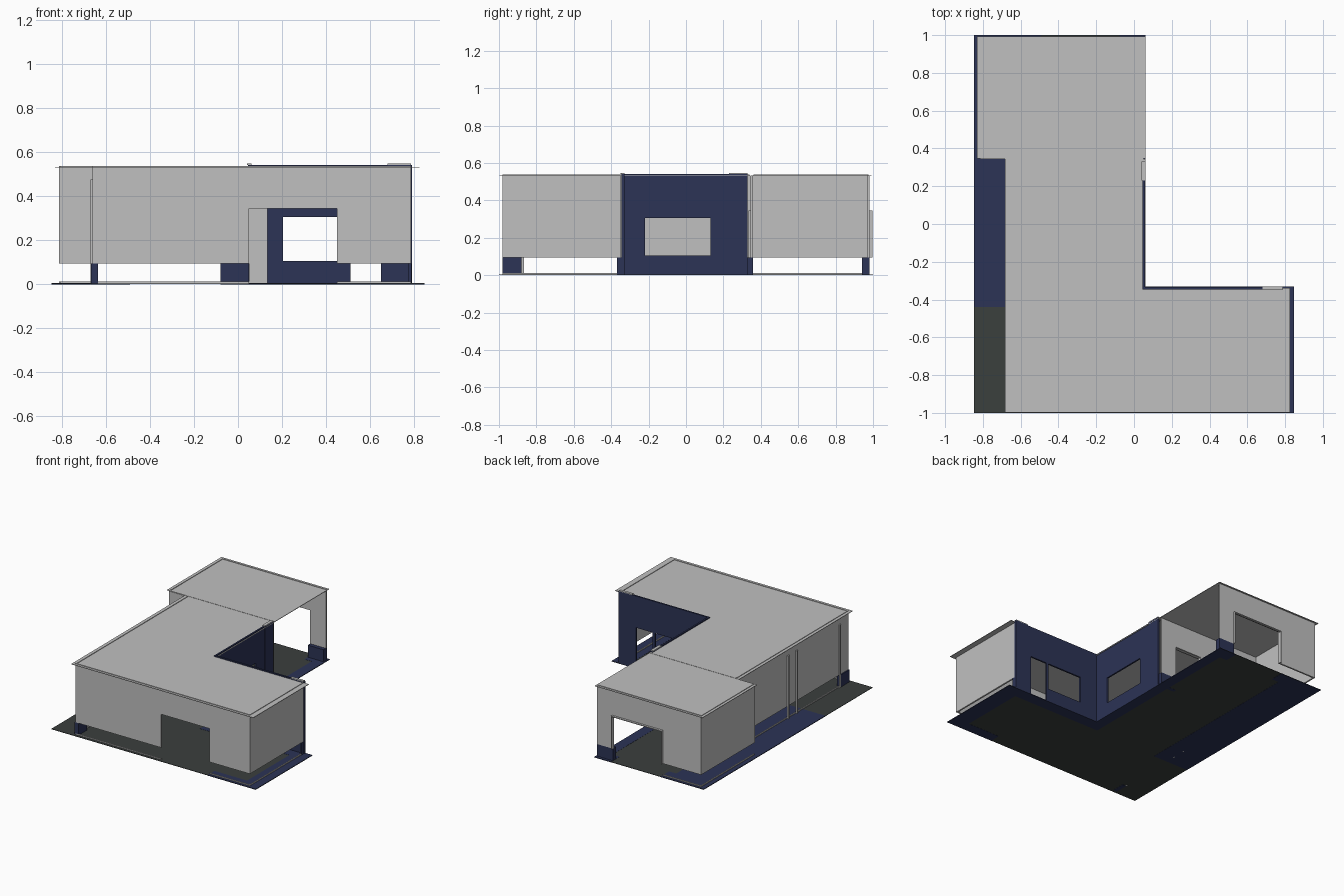
import bpy, bmesh
from mathutils import Matrix, Vector

cube = bpy.data.objects.get("Cube")
if cube:
    bpy.data.objects.remove(cube, do_unlink=True)


def material(name, rgb):
    m = bpy.data.materials.new(name)
    m.use_nodes = True
    m.diffuse_color = (*rgb, 1)
    m.node_tree.nodes["Principled BSDF"].inputs["Base Color"].default_value = (*rgb, 1)
    return m


GREY = material("light_grey", (0.53, 0.53, 0.53))
BLUE = material("navy_blue", (0.025, 0.033, 0.092))
GREEN = material("dark_green_grey", (0.043, 0.05, 0.048))


def boxes(name, mat, parts):
    """One object from several (x0, x1, y0, y1, z0, z1) boxes."""
    bm = bmesh.new()
    for x0, x1, y0, y1, z0, z1 in parts:
        centre = Vector((x0 + x1, y0 + y1, z0 + z1)) / 2
        size = Matrix.Diagonal((x1 - x0, y1 - y0, z1 - z0, 1))
        bmesh.ops.create_cube(bm, size=1, matrix=Matrix.Translation(centre) @ size)
    mesh = bpy.data.meshes.new(name)
    bm.to_mesh(mesh)
    bm.free()
    mesh.materials.append(mat)
    obj = bpy.data.objects.new(name, mesh)
    bpy.context.collection.objects.link(obj)
    return obj


LIFT, EAVE, PARAPET, DOOR, T = 0.095, 0.53, 0.542, 0.345, 0.012


def wall(name, mat, axis, pos, a, b, z0, z1, holes=()):
    """Wall running along an axis, split around holes (a, b, z0, z1)."""
    spans, start = [], a
    for h0, h1, low, high in holes:
        spans += [(start, h0, z0, z1), (h0, h1, high, z1)]
        if low > z0:
            spans.append((h0, h1, z0, low))
        start = h1
    spans.append((start, b, z0, z1))
    if axis == "x":
        parts = [(s, e, pos, pos + T, l, h) for s, e, l, h in spans]
    else:
        parts = [(pos, pos + T, s, e, l, h) for s, e, l, h in spans]
    return boxes(name, mat, parts)


# Ground slab, L-shaped, with blue planting strips
boxes("ground", GREEN, [(-0.847, 0.06, -1, 1, 0.001, 0.004),
                        (0.06, 0.847, -1, -0.33, 0.001, 0.004)])
boxes("ground_strips", BLUE, [
    (-0.847, -0.55, -0.44, 0.9, 0, 0.005),
    (-0.847, -0.49, 0.9, 1, 0, 0.005),
    (-0.08, 0.06, 0.9, 1, 0, 0.005),
    (-0.02, 0.06, -0.33, 0.9, 0, 0.005),
    (-0.02, 0.72, -0.42, -0.33, 0, 0.005),
    (0.72, 0.847, -1, -0.33, 0, 0.005),
    (0.45, 0.72, -1, -0.92, 0, 0.005)])

# Raised grey outer walls
wall("front_wall", GREY, "x", -0.98, -0.66, 0.785, LIFT, EAVE, [(0.05, 0.45, 0, DOOR)])
wall("wing_end_wall", GREY, "y", 0.773, -0.98, -0.348, LIFT, EAVE)
wall("long_side_wall", GREY, "y", -0.66, -0.98, 0.345, LIFT, EAVE)
wall("carport_side_wall", GREY, "y", -0.812, 0.35, 0.98, LIFT, EAVE)
wall("carport_back_wall", GREY, "x", 0.968, -0.812, 0.05, LIFT, EAVE, [(-0.49, -0.08, 0, DOOR)])
wall("carport_inner_wall", GREY, "x", 0.345, -0.812, 0.05, LIFT, EAVE, [(-0.3, -0.08, 0, DOOR)])

# Blue courtyard walls reaching the ground
wall("courtyard_wing_wall", BLUE, "x", -0.346, 0.05, 0.79, 0, PARAPET,
     [(0.205, 0.49, 0.105, 0.305), (0.51, 0.65, 0, 0.305)])
wall("courtyard_main_wall", BLUE, "y", 0.045, -0.346, 0.33, 0, PARAPET,
     [(-0.22, 0.13, 0.105, 0.305)])
boxes("courtyard_pilasters", BLUE, [
    (0.68, 0.79, -0.334, -0.33, 0, PARAPET),
    (0.057, 0.061, 0.23, 0.33, 0, PARAPET)])
boxes("parapet_caps", GREY, [
    (0.68, 0.785, -0.35, -0.33, PARAPET, 0.548),
    (0.04, 0.062, 0.23, 0.33, PARAPET, 0.548)])

# Blue wall bases at corners and openings
boxes("wall_bases", BLUE, [
    (-0.08, 0.05, 0.94, 0.98, 0, LIFT),
    (-0.08, 0.05, 0.33, 0.357, 0, LIFT),
    (-0.668, -0.636, -0.98, -0.88, 0, LIFT),
    (0.773, 0.787, -0.37, -0.346, 0, LIFT)])

# Frames of the carport openings
for label, x0, y0, y1 in (("back", -0.49, 0.98, 0.996), ("inner", -0.3, 0.333, 0.345)):
    boxes(f"carport_{label}_frame", GREY, [
        (x0 - 0.006, x0, y0, y1, LIFT, DOOR),
        (-0.08, -0.074, y0, y1, LIFT, DOOR),
        (x0 - 0.006, -0.074, y0, y1, DOOR - 0.006, DOOR)])

# Panel inside the front opening, and side downpipes
boxes("entry_panel", GREY, [(0.05, 0.135, -0.356, -0.347, 0.005, DOOR)])
boxes("downpipes", GREY, [(-0.67, -0.66, y, y + 0.015, 0, 0.475)
                          for y in (-0.88, -0.37, -0.27)])

# Low kerbs under the raised walls
boxes("kerbs", GREY, [
    (-0.66, 0.05, -0.98, -0.972, 0.003, T),
    (0.45, 0.785, -0.98, -0.972, 0.003, T),
    (0.777, 0.785, -0.98, -0.35, 0.003, T),
    (-0.66, -0.652, -0.98, 0.35, 0.003, T),
    (-0.812, -0.804, 0.35, 0.98, 0.003, T),
    (-0.812, -0.49, 0.972, 0.98, 0.003, T)])

# Thin flat roofs with a narrow raised rim
boxes("main_roof", GREY, [(-0.682, 0.062, -0.998, 0.345, 0.53, 0.534),
                          (0.062, 0.825, -0.998, -0.34, 0.53, 0.534)])
boxes("carport_roof", GREY, [(-0.832, 0.06, 0.348, 0.992, 0.53, 0.534)])
boxes("roof_rims", GREY, [
    (-0.66, 0.785, -0.98, -0.972, 0.534, 0.538),
    (-0.66, -0.652, -0.98, 0.34, 0.534, 0.538),
    (0.777, 0.785, -0.98, -0.345, 0.534, 0.538),
    (-0.812, 0.05, 0.968, 0.976, 0.534, 0.538),
    (-0.812, -0.804, 0.36, 0.976, 0.534, 0.538)])
